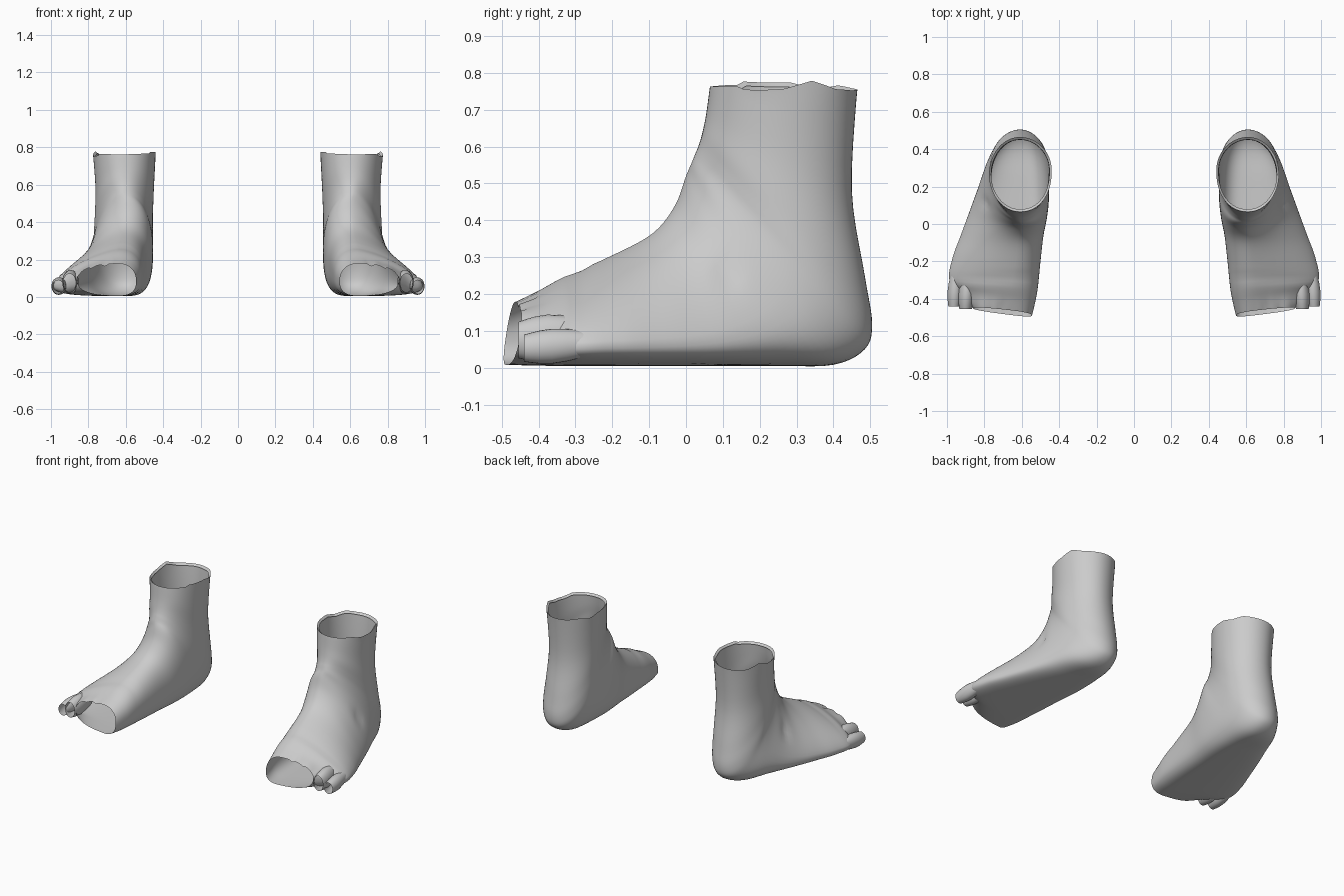
import bpy, bmesh, math, random

cube = bpy.data.objects.get("Cube")
if cube:
    bpy.data.objects.remove(cube)

GREY = (0.6, 0.6, 0.6, 1)
skin = bpy.data.materials.new("plain_grey")
skin.use_nodes = True
skin.diffuse_color = GREY
bsdf = skin.node_tree.nodes["Principled BSDF"]
bsdf.inputs["Base Color"].default_value = GREY
bsdf.inputs["Roughness"].default_value = 0.6

SIDES, STEPS = 64, 5

# Key sections fanning from the toes round the heel to the ankle:
# upper y z, lower y z, inner x, outer x, ridge x, outer side height, top and bottom roundness
SECTIONS = [
    (-.475, .178, -.5, .008, .545, .86, .64, .5, 2.2, 2.6),
    (-.42, .205, -.43, .006, .53, .91, .64, .35, 1.7, 3),
    (-.34, .247, -.35, .005, .515, .985, .64, .24, 1.45, 3),
    (-.2, .305, -.2, .005, .5, .975, .62, .2, 1.4, 3),
    (-.09, .365, -.05, .005, .485, .925, .61, .18, 1.4, 3),
    (-.03, .44, .1, .005, .465, .875, .6, .18, 1.4, 3),
    (0, .52, .25, .005, .455, .83, .6, .22, 1.5, 2.8),
    (.015, .555, .4, .008, .455, .795, .61, .32, 1.7, 2.5),
    (.025, .58, .485, .05, .455, .775, .61, .42, 1.8, 2.2),
    (.035, .605, .505, .12, .455, .77, .61, .46, 1.9, 2),
    (.045, .64, .485, .25, .455, .765, .61, .5, 2, 2),
    (.055, .69, .45, .48, .45, .762, .61, .5, 2, 2),
    (.065, .765, .465, .765, .44, .775, .61, .5, 2, 2),
]


def smooth(a, b, c, d, t):
    """Curve value between b and c."""
    return b + .5 * t * (c - a + t * (2*a - 5*b + 4*c - d + t * (3*(b - c) + d - a)))


def bump(v, centre, width):
    return math.exp(-((v - centre) / width) ** 2)


def section_ring(s):
    py, pz, qy, qz, x_in, x_out, x_ridge, f_out, e_top, e_bot = s
    ring = []
    for k in range(SIDES):
        a = math.tau * k / SIDES
        c, sn = math.cos(a), math.sin(a)
        outer, upper = c > 0, sn > 0
        e = e_bot if not upper else e_top if outer else 2.2
        mid = f_out if outer else .45
        u = abs(c) ** (2 / e)
        w = abs(sn) ** (2 / e)
        x = x_ridge + u * (x_out - x_ridge if outer else x_in - x_ridge)
        v = mid + w * (1 - mid if upper else -mid)
        y, z = qy + v * (py - qy), qz + v * (pz - qz)
        # slanted toe line, toe grooves and the crease across the toes
        if y < -.2:
            y += .12 * (x - x_in) * min(1, (-.2 - y) / .2)
            if upper:
                grooves = sum(bump(x, g, .012) for g in (.71, .78, .85))
                z -= w * (.012 * grooves * bump(y, -.46, .06) + .006 * bump(y, -.29, .02))
        # hollow below the outer ankle bone
        if outer:
            x -= .012 * bump(y, .11, .03) * bump(z, .26, .04)
        ring.append((x, y, z))
    return ring


def loft(name, rings, side):
    """Skin open rings into a tube; side mirrors it."""
    bm = bmesh.new()
    rows = [[bm.verts.new((side * x, y, z)) for x, y, z in r] for r in rings]
    for a, b in zip(rows, rows[1:]):
        n = len(a)
        for k in range(n):
            bm.faces.new((a[k], a[(k + 1) % n], b[(k + 1) % n], b[k]))
    bmesh.ops.recalc_face_normals(bm, faces=bm.faces)
    mesh = bpy.data.meshes.new(name)
    bm.to_mesh(mesh)
    bm.free()
    mesh.materials.append(skin)
    obj = bpy.data.objects.new(name, mesh)
    bpy.context.collection.objects.link(obj)
    bpy.ops.object.select_all(action='DESELECT')
    obj.select_set(True)
    bpy.context.view_layer.objects.active = obj
    bpy.ops.object.shade_smooth_by_angle(angle=math.radians(50))
    return obj


def foot_rings():
    last = len(SECTIONS) - 1
    rings = []
    for i in range(last):
        keys = [SECTIONS[min(max(i + d, 0), last)] for d in (-1, 0, 1, 2)]
        for j in range(STEPS):
            rings.append(section_ring([smooth(*v, j / STEPS) for v in zip(*keys)]))
    top = section_ring(SECTIONS[last])
    # torn upper edge, flatter at the front, with a small lip turned inward
    rng = random.Random(4)
    teeth = [rng.uniform(-.016, .016) for _ in range(SIDES // 4)]
    torn = []
    for k, (x, y, z) in enumerate(top):
        i, t = divmod(k, 4)
        d = teeth[i] + (teeth[(i + 1) % len(teeth)] - teeth[i]) * t / 4
        torn.append((x, y, z + d * (.2 if y < .15 else 1)))
    lip = [(.61 + (x - .61) * .93, .265 + (y - .265) * .93, z - .012) for x, y, z in torn]
    return rings + [torn, lip]


def toe_rings(x, z, rx, rz, front, back):
    """Open-ended small toe, fuller in the middle."""
    rings = []
    for t in (0, .1, .25, .45, .7, 1):
        g = .8 + .3 * math.sin(math.pi * min(1, t + .05))
        rings.append([(x - .01 * t + rx * g * math.cos(a), front + t * (back - front),
                       z + .012 * t + rz * g * math.sin(a))
                      for a in (math.tau * k / 24 for k in range(24))])
    return rings


for label, side in (("left", 1), ("right", -1)):
    loft(label + "_foot", foot_rings(), side)
    loft(label + "_fourth_toe", toe_rings(.9, .075, .04, .058, -.455, -.28), side)
    loft(label + "_little_toe", toe_rings(.962, .053, .036, .043, -.44, -.27), side)
